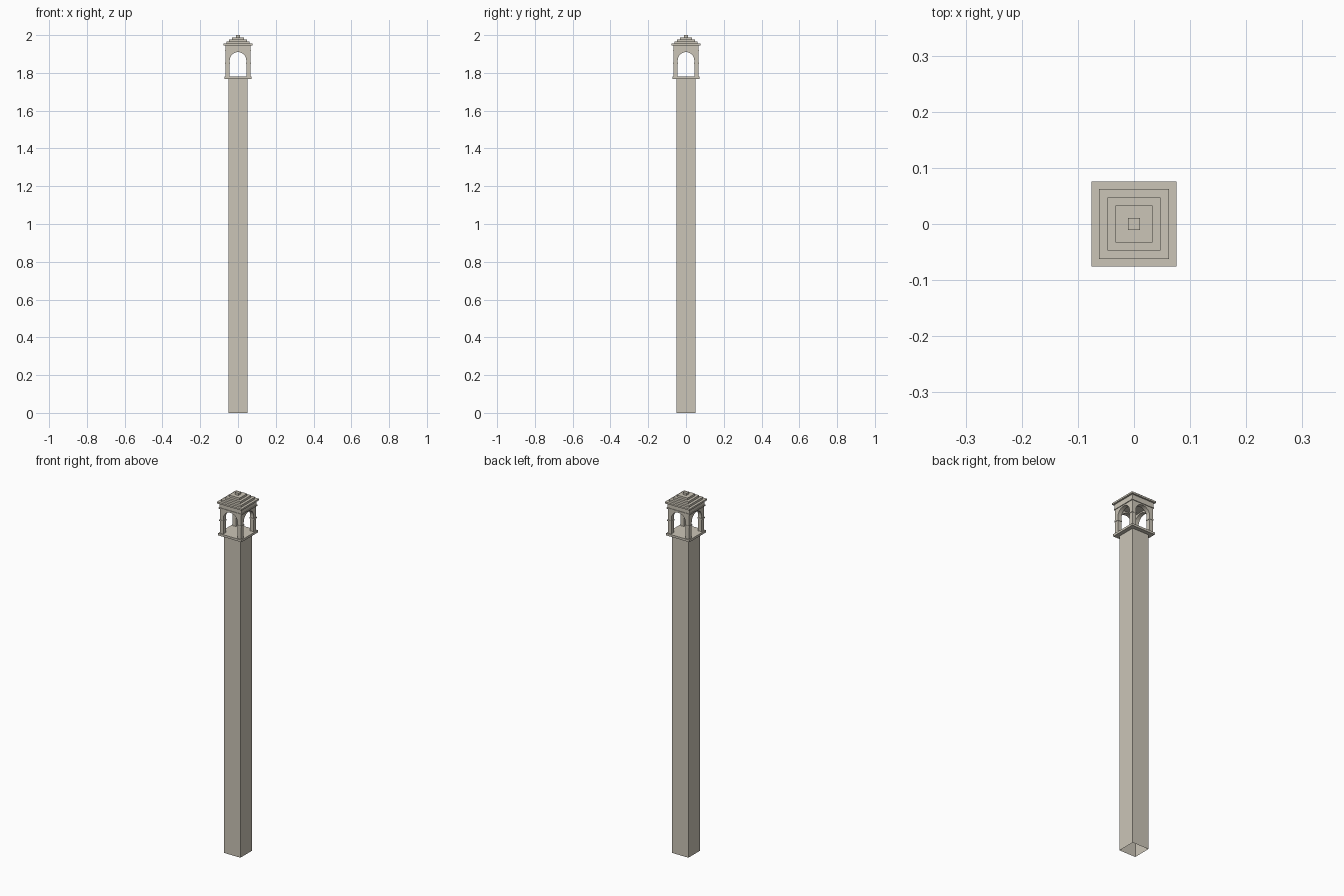
import bpy, bmesh, math
from mathutils import Matrix

if "Cube" in bpy.data.objects:
    bpy.data.objects.remove(bpy.data.objects["Cube"])

stone = bpy.data.materials.new("pale_stone")
stone.diffuse_color = (0.60, 0.56, 0.475, 1)
stone.use_nodes = True
stone.node_tree.nodes["Principled BSDF"].inputs["Base Color"].default_value = stone.diffuse_color


def finish(name, bm):
    bmesh.ops.recalc_face_normals(bm, faces=bm.faces)
    me = bpy.data.meshes.new(name)
    bm.to_mesh(me)
    bm.free()
    me.materials.append(stone)
    ob = bpy.data.objects.new(name, me)
    bpy.context.collection.objects.link(ob)
    return ob


def add_box(bm, x, y, half, z0, z1):
    m = Matrix.Translation((x, y, (z0 + z1) / 2)) @ Matrix.Diagonal((2 * half, 2 * half, z1 - z0, 1))
    return bmesh.ops.create_cube(bm, size=1, matrix=m)["verts"]


def slab(name, half, z0, z1):
    bm = bmesh.new()
    add_box(bm, 0, 0, half, z0, z1)
    return finish(name, bm)


# Shaft: stacked square tubes, open at the ends so the tower is hollow
SHAFT_TOP, COURSES = 1.768, 15
step = SHAFT_TOP / COURSES
bm = bmesh.new()
for i in range(COURSES):
    add_box(bm, 0, 0, 0.05, i * step, (i + 1) * step)
caps = [f for f in bm.faces if abs(f.normal.z) > 0.5]
bmesh.ops.delete(bm, geom=caps, context='FACES_ONLY')
finish("shaft_courses", bm)

# Belfry floor
slab("belfry_floor", 0.072, SHAFT_TOP, 1.78)

# Corner piers with slightly projecting impost bands
INNER, OUTER, SPRING, TOP = 0.044, 0.066, 1.866, 1.92
mid, half = (INNER + OUTER) / 2, (OUTER - INNER) / 2
piers, bands = bmesh.new(), bmesh.new()
for sx in (-1, 1):
    for sy in (-1, 1):
        add_box(piers, sx * mid, sy * mid, half, 1.78, TOP)
        add_box(bands, sx * mid, sy * mid, half + 0.002, 1.848, 1.855)
finish("corner_piers", piers)
finish("impost_bands", bands)

# Round arches between the piers, one on each side
bm = bmesh.new()
for k in range(4):
    rot = Matrix.Rotation(k * math.pi / 2, 4, 'Z')
    pts = [(-INNER, TOP), (INNER, TOP)]
    pts += [(INNER * math.cos(math.pi * i / 16), SPRING + INNER * math.sin(math.pi * i / 16)) for i in range(17)]
    face = bm.faces.new([bm.verts.new(rot @ Matrix.Translation((x, -OUTER, z)).translation) for x, z in pts])
    ext = bmesh.ops.extrude_face_region(bm, geom=[face], use_keep_orig=True)
    moved = [v for v in ext["geom"] if isinstance(v, bmesh.types.BMVert)]
    bmesh.ops.translate(bm, verts=moved, vec=rot.to_3x3().col[1] * (OUTER - INNER))
finish("belfry_arches", bm)

# Cornice, eave, stepped roof and finial
slab("string_course", 0.070, 1.916, 1.922)
slab("cornice_block", 0.067, 1.922, 1.946)
slab("eave", 0.076, 1.946, 1.955)
for i, h in enumerate((0.062, 0.0475, 0.033)):
    slab(f"roof_step_{i + 1}", h, 1.955 + i * 0.011, 1.966 + i * 0.011)
slab("finial", 0.0105, 1.988, 2.0)
